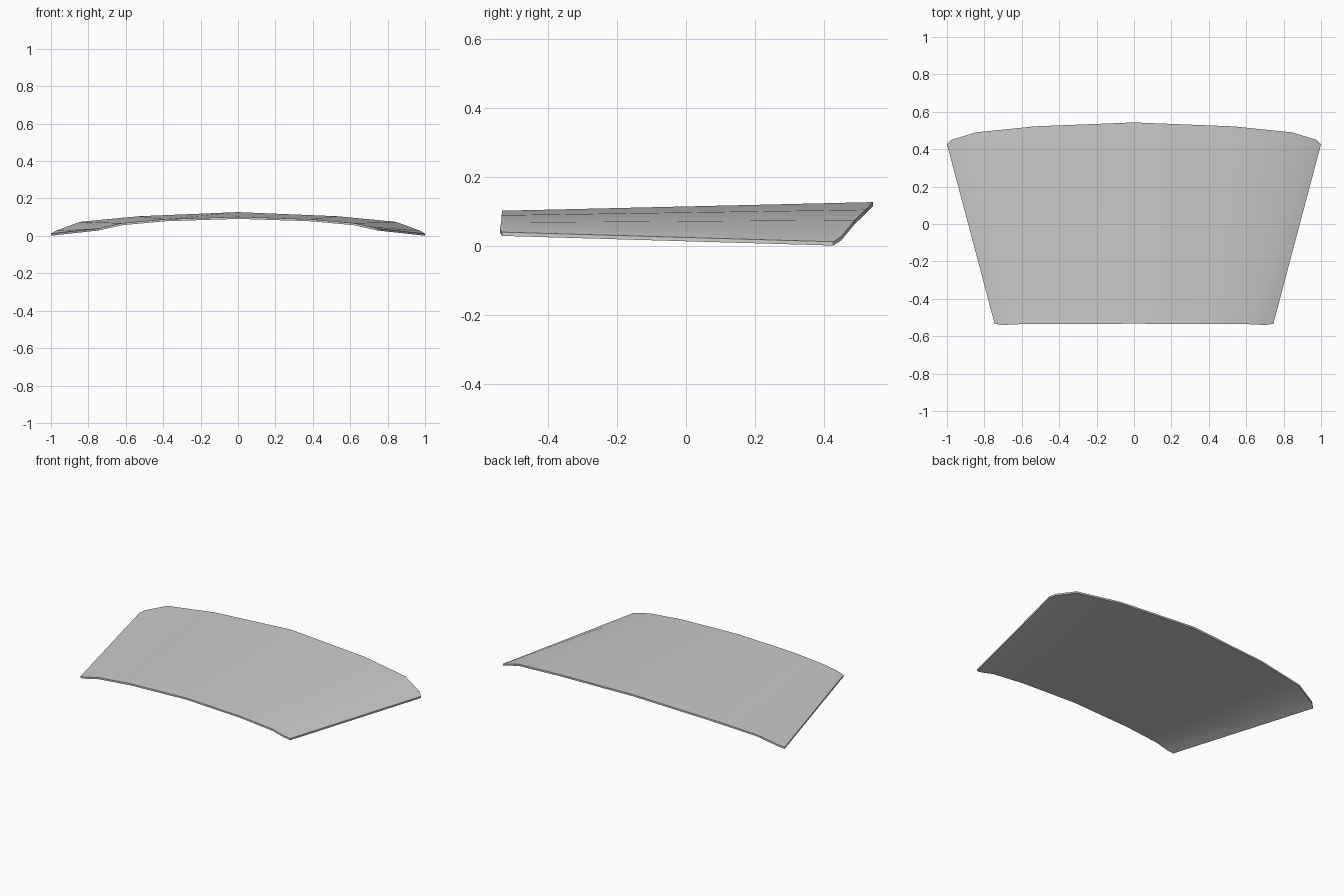
import bpy, bmesh, math

cube = bpy.data.objects.get("Cube")
if cube:
    bpy.data.objects.remove(cube, do_unlink=True)

grey = bpy.data.materials.new("light grey")
grey.use_nodes = True
colour = (0.6, 0.6, 0.6, 1)
grey.diffuse_color = colour
grey.node_tree.nodes["Principled BSDF"].inputs["Base Color"].default_value = colour

# Upper edges of the panel, from the centre line out to the left side
front_edge = [(0, -.533, .102), (.39, -.535, .089), (.62, -.536, .068),
              (.70, -.54, .05), (.745, -.534, .04)]
back_edge = [(0, .543, .127), (.53, .522, .105), (.845, .49, .075),
             (.975, .45, .027), (1, .427, .012)]
THICKNESS = .011


def whole(half):
    """Mirror a half edge across the centre line."""
    return [(-x, y, z) for x, y, z in half[:0:-1]] + half


# Curved panel: two skins joined by a rim
bm = bmesh.new()
front, back = whole(front_edge), whole(back_edge)
rows = {}
for name, edge, drop in (("ft", front, 0), ("bt", back, 0),
                         ("fb", front, THICKNESS), ("bb", back, THICKNESS)):
    rows[name] = [bm.verts.new((x, y, z - drop)) for x, y, z in edge]


def strip(a, b):
    for i in range(len(a) - 1):
        bm.faces.new((a[i], a[i + 1], b[i + 1], b[i]))


loop = ["ft", "bt", "bb", "fb"]
for a, b in zip(loop, loop[1:] + loop[:1]):
    strip(rows[a], rows[b])
for end in (0, -1):
    bm.faces.new([rows[n][end] for n in loop])
bmesh.ops.recalc_face_normals(bm, faces=bm.faces)

mesh = bpy.data.meshes.new("curved_panel")
bm.to_mesh(mesh)
bm.free()
mesh.materials.append(grey)
panel = bpy.data.objects.new("curved_panel", mesh)
bpy.context.collection.objects.link(panel)

# Smooth skins with a crisp rim
bpy.ops.object.select_all(action="DESELECT")
panel.select_set(True)
bpy.context.view_layer.objects.active = panel
bpy.ops.object.shade_smooth_by_angle(angle=math.radians(40))
